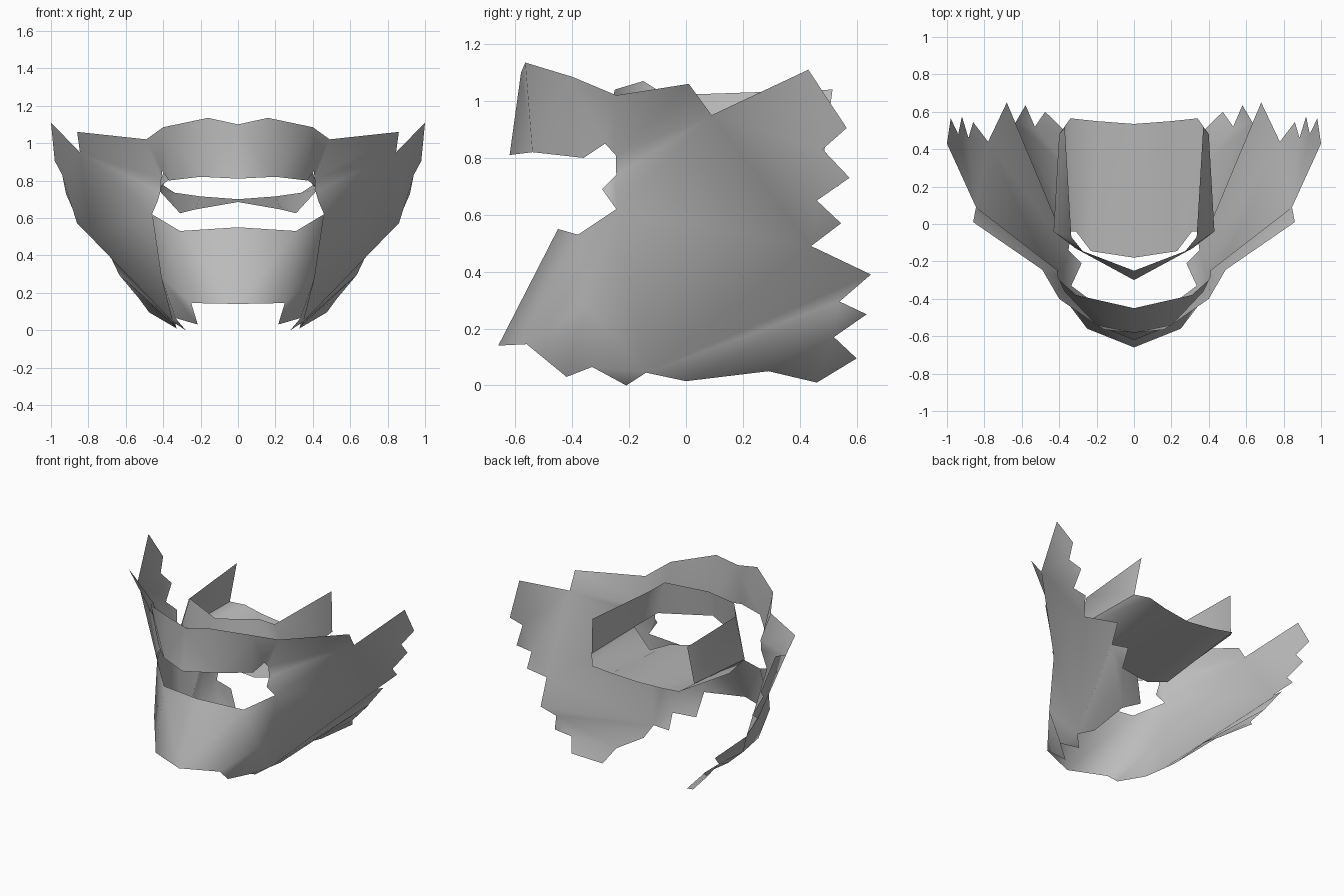
import bpy
from mathutils import Vector
from mathutils.geometry import delaunay_2d_cdt

cube = bpy.data.objects.get("Cube")
if cube:
    bpy.data.objects.remove(cube, do_unlink=True)

# One plain grey for every sheet
grey = bpy.data.materials.new("plain_grey")
grey.use_nodes = True
colour = (0.5, 0.5, 0.5, 1)
grey.diffuse_color = colour
for node in grey.node_tree.nodes:
    if node.type == "BSDF_PRINCIPLED":
        node.inputs["Base Color"].default_value = colour


def make_mirrored_sheet(name, points, faces):
    """Create half of a thin smooth sheet and mirror it across the centre."""
    mesh = bpy.data.meshes.new(name)
    mesh.from_pydata(points, [], faces)
    mesh.materials.append(grey)
    for polygon in mesh.polygons:
        polygon.use_smooth = True
    sheet = bpy.data.objects.new(name, mesh)
    bpy.context.collection.objects.link(sheet)
    mirror = sheet.modifiers.new("mirror_halves", "MIRROR")
    mirror.use_axis[0] = True
    mirror.merge_threshold = 0.001
    return sheet


def make_outlined_sheet(name, outline, inner, creases):
    """Fill a jagged outline, seen from the side, keeping the given folds."""
    points = outline + inner
    count = len(outline)
    border = [(i, (i + 1) % count) for i in range(count)]
    folds = [(points.index(a), points.index(b)) for a, b in creases]
    flat = [Vector((y, z)) for x, y, z in points]
    result = delaunay_2d_cdt(flat, border + folds, [], 1, 0.0001)
    faces, origins = result[2], result[3]
    corners = [points[origin[0]] for origin in origins]
    return make_mirrored_sheet(name, corners, faces)


def make_strip_sheet(name, first, second):
    """Bridge two edges that have the same number of points."""
    count = len(first)
    faces = [(i, i + 1, count + i + 1, count + i) for i in range(count - 1)]
    return make_mirrored_sheet(name, first + second, faces)


# Shared fold ends of the outer shell
chin_centre, chin_low, chin_high = (0, -.66, .14), (.25, -.56, .145), (.31, -.38, .53)
mouth_low, mouth_high = (.46, -.245, .62), (.41, -.247, .81)
brow_mid_low, brow_mid_high = (.2, -.54, .82), (.16, -.565, 1.135)
brow_end_low, brow_end_high = (.37, -.36, .8), (.4, -.4, 1.085)
temple = (.49, -.245, 1.02)
cheek_back, cheek_front = (.78, .44, .49), (.41, -.35, .28)
jaw_spike, jaw_tip = (.68, .65, .39), (.28, -.21, 0)

# Mouth opening, from the chin up around the corner to the brow
mouth_edge = [
    chin_centre, (0, -.45, .55), chin_high, mouth_low,
    (.43, -.295, .69), (.415, -.245, .74), mouth_high,
    (.405, -.285, .85), brow_end_low, brow_mid_low, (0, -.62, .81),
]
# Upper rim, from the brow to the highest side spike
upper_rim = [
    (0, -.58, 1.1), brow_mid_high, brow_end_high, temple,
    (.86, .01, 1.06), (.845, .09, .95), (1, .43, 1.11),
]
# Jagged rear edge, running downward
rear_edge = [
    (.98, .565, .905), (.94, .48, .83), (.92, .575, .73),
    (.885, .46, .65), (.86, .545, .57), cheek_back,
    jaw_spike, (.635, .54, .295), (.58, .635, .25),
    (.53, .52, .17), (.475, .6, .095),
]
# Jagged lower edge, running back to the chin
lower_edge = [
    (.33, .46, .01), (.34, .29, .05), (.33, 0, .015),
    (.35, -.14, .045), jaw_tip, (.335, -.33, .065),
    (.215, -.42, .03), chin_low,
]
make_outlined_sheet(
    "outer_shell",
    mouth_edge + upper_rim + rear_edge + lower_edge,
    [cheek_front],
    [
        (chin_low, chin_high),
        (chin_centre, chin_high),
        (brow_mid_low, brow_mid_high),
        (brow_end_low, brow_end_high),
        (mouth_high, temple),
        (cheek_back, mouth_low),
        (cheek_front, mouth_low),
        (jaw_spike, (.35, -.14, .045)),
    ],
)

# Inner cup: open at the back, with a band across its front
rim_back, rim_front = (.4, .48, .775), (.43, -.04, .756)
make_strip_sheet(
    "inner_wall",
    [rim_back, rim_front, (.313, -.13, .85), (0, -.3, .85)],
    [(.37, .515, 1.04), (.335, -.07, 1.02), (.27, -.15, 1.07), (0, -.25, 1.04)],
)

# Sagging floor with turned up sides
make_strip_sheet(
    "inner_floor",
    [(0, .535, .7), (.2, .55, .715), (.34, .565, .735), rim_back],
    [(0, -.18, .685), (.23, -.145, .645), (.31, -.04, .625), rim_front],
)
